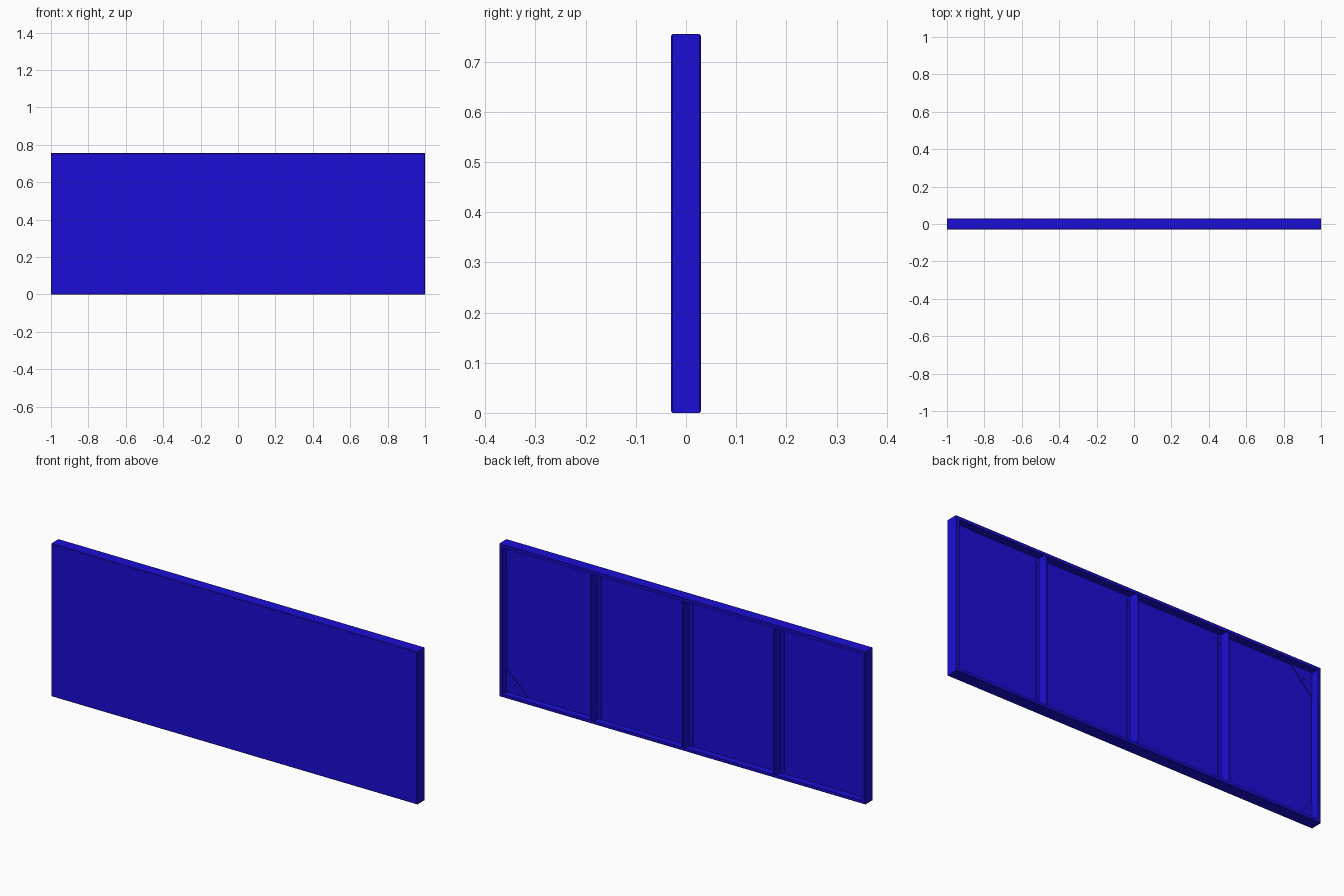
import bpy, bmesh, math
from mathutils import Vector, Matrix

if "Cube" in bpy.data.objects:
    bpy.data.objects.remove(bpy.data.objects["Cube"])

W, H, D, T = 1.0, 0.755, 0.03, 0.003   # half width, height, half depth, sheet gauge

blue = bpy.data.materials.new("blue_paint")
blue.diffuse_color = (0.011, 0.004, 0.66, 1)
blue.use_nodes = True
blue.node_tree.nodes["Principled BSDF"].inputs["Base Color"].default_value = blue.diffuse_color


def finish(name, bm):
    bmesh.ops.recalc_face_normals(bm, faces=bm.faces)
    me = bpy.data.meshes.new(name)
    bm.to_mesh(me)
    bm.free()
    me.materials.append(blue)
    ob = bpy.data.objects.new(name, me)
    bpy.context.collection.objects.link(ob)
    return ob


def prism(name, pts, direction):
    """Extrude a flat polygon along a direction."""
    bm = bmesh.new()
    f = bm.faces.new([bm.verts.new(p) for p in pts])
    r = bmesh.ops.extrude_face_region(bm, geom=[f])
    vs = [v for v in r["geom"] if isinstance(v, bmesh.types.BMVert)]
    f2 = [g for g in r["geom"] if isinstance(g, bmesh.types.BMFace)]
    bmesh.ops.translate(bm, verts=vs, vec=direction)
    if f not in f2 and f.is_valid and all(len(e.link_faces) < 2 for e in f.edges):
        bm.faces.new([bm.verts.new(p) for p in pts])
    return finish(name, bm)


def bolt(name, x, y, z, r=0.006):
    """Small fixing head facing the back."""
    bm = bmesh.new()
    m = Matrix.Translation((x, y, z)) @ Matrix.Rotation(math.pi / 2, 4, "X")
    bmesh.ops.create_cone(bm, cap_ends=True, segments=12, radius1=r,
                          radius2=r, depth=0.004, matrix=m)
    finish(name, bm)


# Folded sheet tray: front face, four walls and a narrow return lip
profile = [(T, -D), (0, -D + T), (0, D - T), (T, D), (0.016, D),
           (0.016, D - T), (T, D - T), (T, -D + T)]
bm = bmesh.new()
rings = []
for inset, y in profile:
    rings.append([bm.verts.new((sx * (W - inset), y, H / 2 + sz * (H / 2 - inset)))
                  for sx, sz in ((-1, -1), (1, -1), (1, 1), (-1, 1))])
for a, b in zip(rings, rings[1:]):
    for i in range(4):
        j = (i + 1) % 4
        bm.faces.new((a[i], a[j], b[j], b[i]))
bm.faces.new(rings[0])
bm.faces.new(rings[-1])
finish("panel_tray", bm)

# Three upright T-section stiffeners with fixings near the ends
y0 = -D + T
z0, z1 = T, H - T
for x in (-0.5, 0, 0.5):
    f, w, yt = 0.019, 0.002, D - T
    section = [(-f, y0), (f, y0), (f, y0 + T), (w, y0 + T), (w, yt),
               (-w, yt), (-w, y0 + T), (-f, y0 + T)]
    prism("stiffener", [(x + px, py, z0) for px, py in section], Vector((0, 0, z1 - z0)))
    for side in (-1, 1):
        for z in (0.045, H - 0.045):
            bolt("stiffener_fixing", x + side * 0.011, y0 + T + 0.001, z, 0.005)

# Triangular gusset and fixing in each corner
leg = 0.12
for sx in (-1, 1):
    for sz in (-1, 1):
        def corner(dx, dz):
            return (sx * (W - dx), y0, H / 2 + sz * (H / 2 - dz))
        prism("corner_gusset", [corner(T, T), corner(leg, T), corner(T, leg)],
              Vector((0, 0.004, 0)))
        px, _, pz = corner(0.046, 0.046)
        bolt("gusset_fixing", px, y0 + 0.005, pz)
